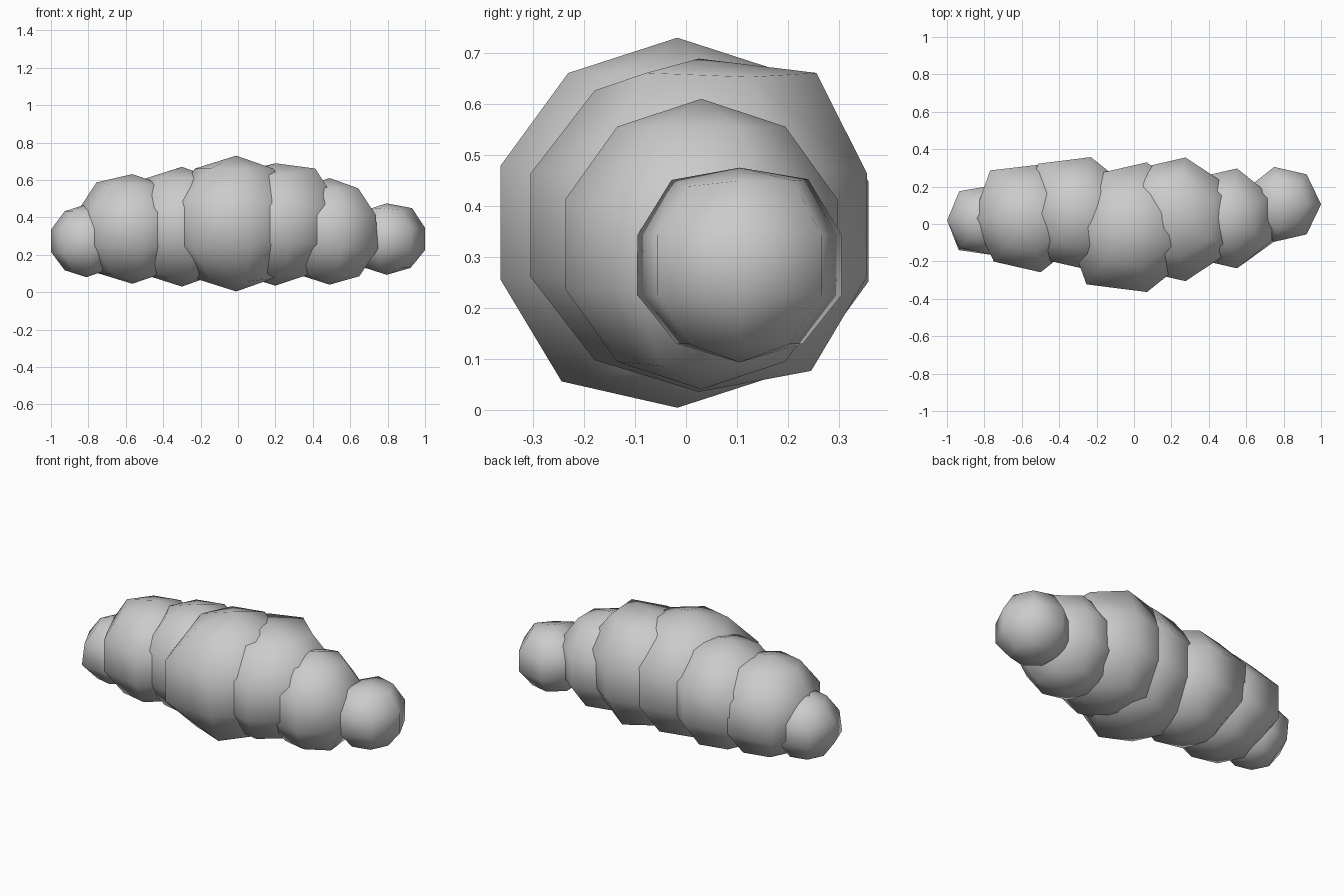
import bpy, bmesh, math
from mathutils import Matrix, Vector

if "Cube" in bpy.data.objects:
    bpy.data.objects.remove(bpy.data.objects["Cube"])


def puff(name, x, y, z, r, wide, turn, bulges=()):
    """Coarse seven-sided ball; bulges = (heading, latitude, growth)."""
    bm = bmesh.new()
    bmesh.ops.create_uvsphere(bm, u_segments=7, v_segments=5, radius=r)
    v = max(bm.verts, key=lambda p: round(math.hypot(p.co.x, p.co.y), 4))
    a = math.atan2(v.co.y, v.co.x)
    bmesh.ops.transform(bm, verts=bm.verts,
                        matrix=Matrix.Rotation(math.radians(turn) - a, 4, 'Z'))
    for heading, lat, grow in bulges:
        h, t = math.radians(heading), math.radians(lat)
        d = Vector((math.cos(h) * math.cos(t), math.sin(h) * math.cos(t), math.sin(t)))
        max(bm.verts, key=lambda p: p.co.normalized().dot(d)).co *= grow
    bmesh.ops.scale(bm, verts=bm.verts, vec=(wide, wide, 1))
    for f in bm.faces:
        f.smooth = True
    me = bpy.data.meshes.new(name)
    bm.to_mesh(me)
    bm.free()
    ob = bpy.data.objects.new(name, me)
    ob.location = (x, y, z)
    bpy.context.collection.objects.link(ob)


# row of overlapping cloud puffs: x, y, z, radius, widening, turn, bulges
puff("left_end_puff", -0.81, 0.02, 0.275, 0.195, 1.02, 180,
     [(129, 18, 1.05), (231, -18, 1.08)])
puff("left_outer_puff", -0.565, 0.03, 0.338, 0.293, 1.06, 180,
     [(129, 18, 1.11), (129, -18, 1.11), (180, 54, 1.05)])
puff("left_inner_puff", -0.30, 0.055, 0.35, 0.32, 1.02, 180,
     [(129, 18, 1.1), (129, -18, 1.06)])
puff("centre_puff", -0.01, -0.017, 0.367, 0.363, 1.03, 180,
     [(231, 18, 1.1), (231, -18, 1.1), (283, -54, 1.06)])
puff("right_inner_puff", 0.20, 0.025, 0.362, 0.327, 1.09, 180,
     [(77, 54, 1.13), (129, 54, 1.1), (26, 54, 1.1), (334, 54, 1.13),
      (26, 18, 1.09), (26, -18, 1.06), (334, 18, 1.09), (334, -18, 1.09),
      (77, -54, 1.08)])
puff("right_outer_puff", 0.49, 0.03, 0.325, 0.285, 1.01, 180,
     [(334, -18, 1.05), (334, -54, 1.04)])
puff("right_end_puff", 0.795, 0.105, 0.284, 0.191, 1.13, 0,
     [(103, 54, 1.09), (257, 54, 1.08), (51, 54, 1.07), (0, 54, 1.07)])
